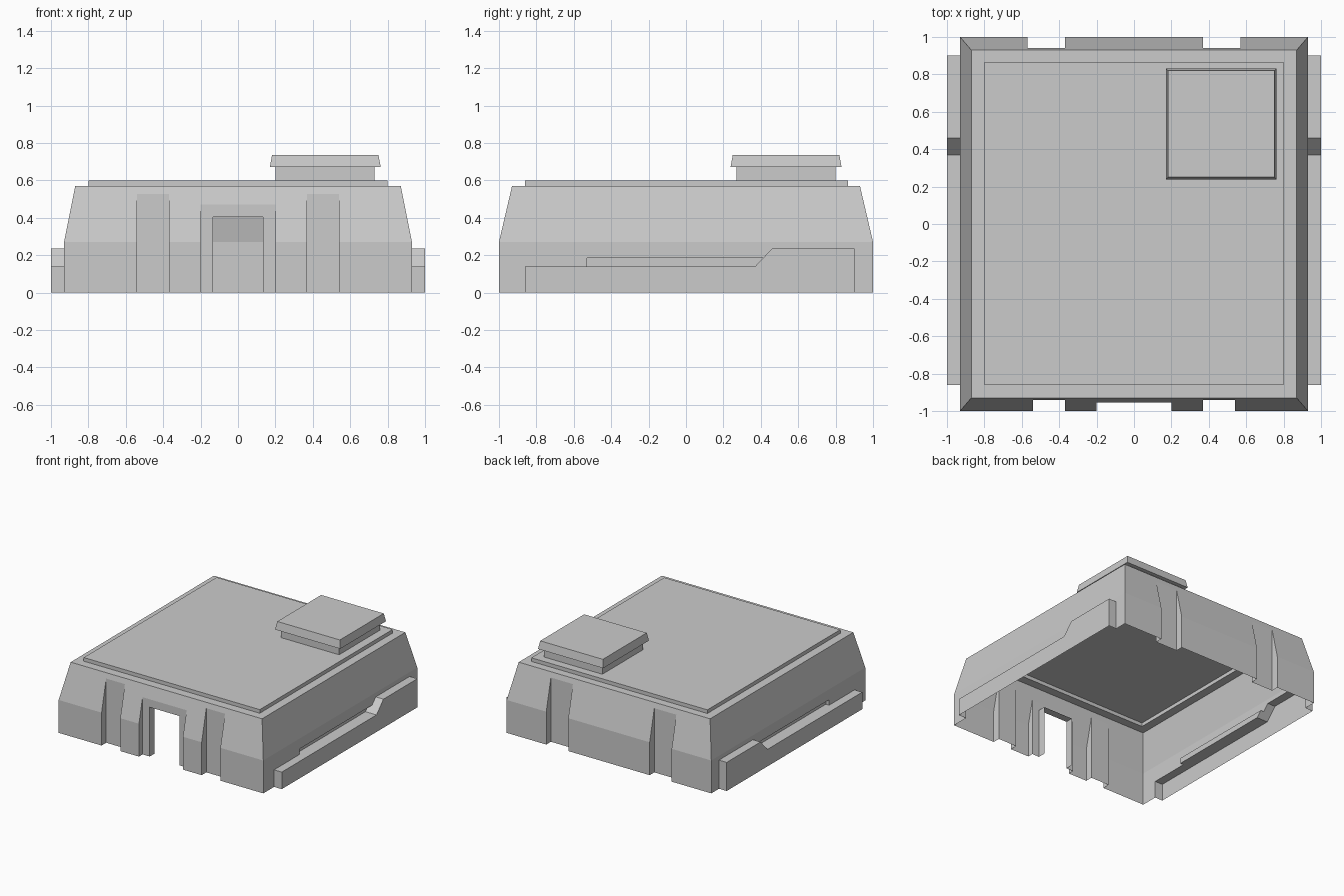
import bpy, bmesh

cube = bpy.data.objects.get("Cube")
if cube:
    bpy.data.objects.remove(cube, do_unlink=True)

grey = bpy.data.materials.new("plain grey")
grey.use_nodes = True
grey.diffuse_color = (0.6, 0.6, 0.6, 1)
grey.node_tree.nodes["Principled BSDF"].inputs["Base Color"].default_value = (0.6, 0.6, 0.6, 1)

LOW = -0.1  # everything is built a little too deep, then trimmed at the ground


def skin(name, rings):
    """Closed solid lofted through equal-length rings of points."""
    bm = bmesh.new()
    loops = [[bm.verts.new(p) for p in ring] for ring in rings]
    for a, b in zip(loops, loops[1:]):
        for i in range(len(a)):
            j = (i + 1) % len(a)
            bm.faces.new((a[i], a[j], b[j], b[i]))
    bm.faces.new(loops[0])
    bm.faces.new(loops[-1])
    bmesh.ops.recalc_face_normals(bm, faces=bm.faces)
    mesh = bpy.data.meshes.new(name)
    bm.to_mesh(mesh)
    bm.free()
    mesh.materials.append(grey)
    obj = bpy.data.objects.new(name, mesh)
    bpy.context.collection.objects.link(obj)
    return obj


def stack(name, *levels):
    """Rectangles (x0, x1, y0, y1, z) stacked upward."""
    return skin(name, [[(x0, y0, z), (x1, y0, z), (x1, y1, z), (x0, y1, z)]
                       for x0, x1, y0, y1, z in levels])


def block(name, x0, x1, y0, y1, z0, z1):
    return stack(name, (x0, x1, y0, y1, z0), (x0, x1, y0, y1, z1))


def side_prism(name, outline, x0, x1):
    return skin(name, [[(x, y, z) for y, z in outline] for x in (x0, x1)])


def combine(target, tool, operation):
    mod = target.modifiers.new("join", 'BOOLEAN')
    mod.object, mod.operation, mod.solver = tool, operation, 'EXACT'
    bpy.context.view_layer.objects.active = target
    bpy.ops.object.modifier_apply(modifier=mod.name)
    bpy.data.objects.remove(tool, do_unlink=True)


def drop_faces(obj, rule):
    bm = bmesh.new()
    bm.from_mesh(obj.data)
    bm.normal_update()
    doomed = [f for f in bm.faces if rule(f)]
    bmesh.ops.delete(bm, geom=doomed, context='FACES')
    bm.to_mesh(obj.data)
    bm.free()


# Main building with sloped upper walls
shell = stack("building_shell",
              (-0.93, 0.93, -1, 1, LOW),
              (-0.93, 0.93, -1, 1, 0.27),
              (-0.87, 0.87, -0.93, 0.93, 0.57))

# Raised roof slab
combine(shell, block("roof_slab", -0.8, 0.8, -0.86, 0.865, 0.5, 0.6), 'UNION')

for s in (-1, 1):
    # Wall grooves, front and back
    for y, outer in ((-1, 0.54), (1, 0.57)):
        xs = sorted((s * 0.37, s * outer))
        ys = sorted((y * 0.94, y * 1.2))
        combine(shell, block("groove", *xs, *ys, 2 * LOW, 0.53), 'DIFFERENCE')

    # Long slot above the side panel, then the panel itself
    slot = [(-0.53, 0.1), (-0.53, 0.185), (0.415, 0.185), (0.37, 0.14), (0.37, 0.1)]
    combine(shell, side_prism("slot", slot, s * 0.9, s * 1.1), 'DIFFERENCE')
    panel = [(-0.86, LOW), (-0.86, 0.14), (0.37, 0.14),
             (0.46, 0.235), (0.9, 0.235), (0.9, LOW)]
    combine(shell, side_prism("side_panel", panel, s * 0.85, s), 'UNION')

# Doorway: shallow surround and deeper opening
combine(shell, block("door_surround", -0.2, 0.2, -1.2, -0.953, 2 * LOW, 0.47), 'DIFFERENCE')
combine(shell, block("door_opening", -0.135, 0.135, -1.2, -0.89, 2 * LOW, 0.405), 'DIFFERENCE')

# Trim at the ground, leaving the shell open underneath and through the door
bm = bmesh.new()
bm.from_mesh(shell.data)
bmesh.ops.bisect_plane(bm, geom=bm.verts[:] + bm.edges[:] + bm.faces[:],
                       plane_co=(0, 0, 0), plane_no=(0, 0, 1), clear_inner=True)
bm.to_mesh(shell.data)
bm.free()


def is_door_back(face):
    c = face.calc_center_median()
    return abs(c.y + 0.89) < 0.005 and abs(c.x) < 0.14 and face.normal.y < -0.9


drop_faces(shell, is_door_back)

# Roof hatch: open box with a tapered cap
base = block("hatch_base", 0.2, 0.73, 0.27, 0.8, 0.6, 0.67)
drop_faces(base, lambda f: abs(f.normal.z) > 0.9)
stack("hatch_cap", (0.17, 0.763, 0.238, 0.832, 0.67), (0.182, 0.751, 0.25, 0.82, 0.735))
